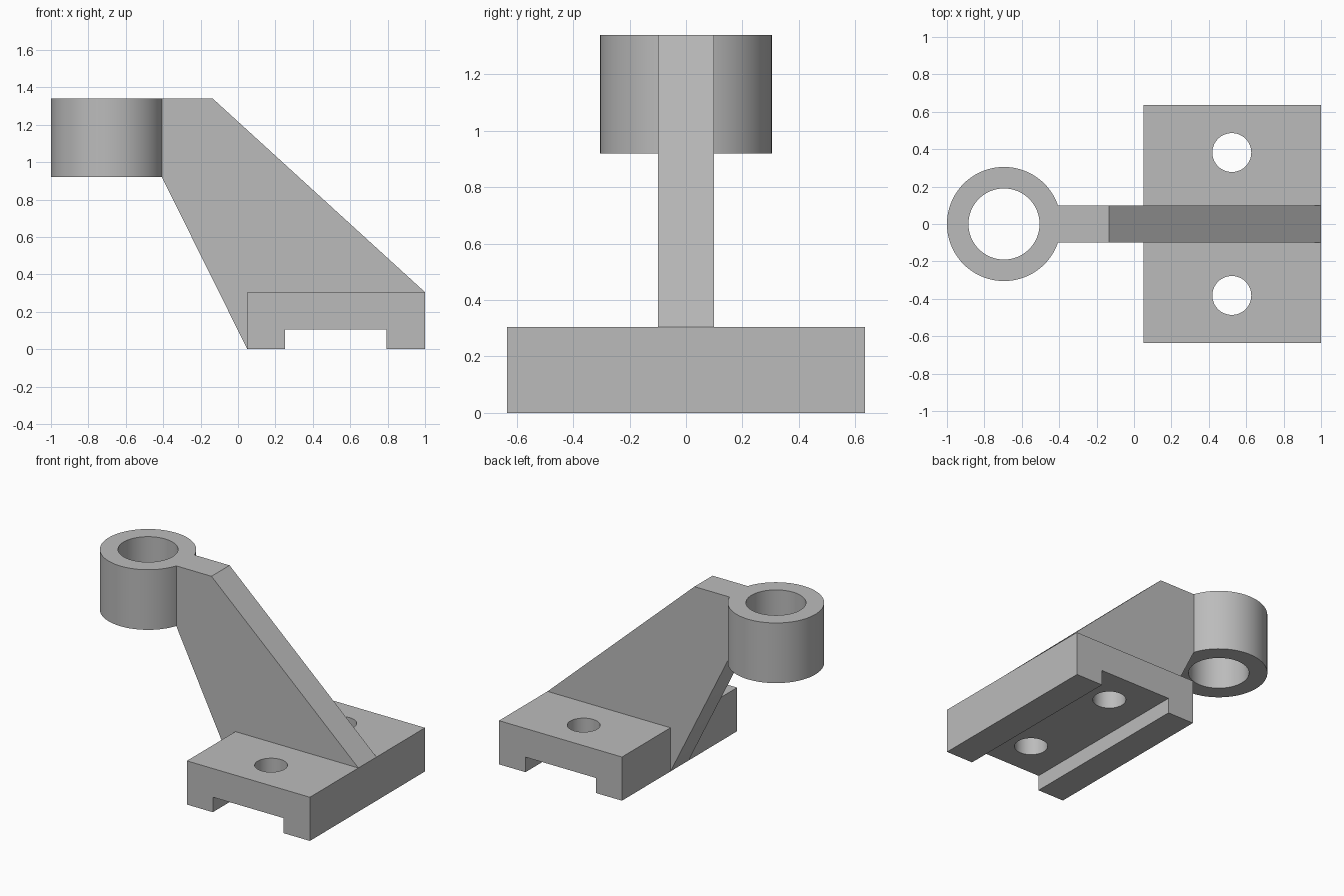
import bpy
import bmesh
import math

if "Cube" in bpy.data.objects:
    bpy.data.objects.remove(bpy.data.objects["Cube"], do_unlink=True)

# Single grey material
GREY = (0.5, 0.5, 0.5, 1.0)
grey = bpy.data.materials.new("plain_grey")
grey.use_nodes = True
grey.diffuse_color = GREY
grey.node_tree.nodes["Principled BSDF"].inputs["Base Color"].default_value = GREY

# Main dimensions
BASE_LEFT, BASE_RIGHT, BASE_TOP, BASE_HALF = 0.05, 1.0, 0.305, 0.635
SLOT_LEFT, SLOT_RIGHT, SLOT_TOP = 0.25, 0.795, 0.105
HOLE_X, HOLE_Y, HOLE_R = 0.523, 0.382, 0.104
RING_X, RING_R, BORE_R = -0.695, 0.305, 0.19
RING_LOW, RING_TOP = 0.92, 1.34
WEB_HALF = 0.1
SIDES = 96


def add_mesh(name, bm):
    bmesh.ops.recalc_face_normals(bm, faces=bm.faces[:])
    mesh = bpy.data.meshes.new(name)
    bm.to_mesh(mesh)
    bm.free()
    mesh.materials.append(grey)
    obj = bpy.data.objects.new(name, mesh)
    bpy.context.collection.objects.link(obj)
    return obj


def extrude_profile(name, profile, half_width):
    """Extrude an x-z outline symmetrically along y."""
    bm = bmesh.new()
    face = bm.faces.new([bm.verts.new((x, -half_width, z)) for x, z in profile])
    moved = bmesh.ops.extrude_face_region(bm, geom=[face])["geom"]
    verts = [v for v in moved if isinstance(v, bmesh.types.BMVert)]
    bmesh.ops.translate(bm, verts=verts, vec=(0, 2 * half_width, 0))
    return add_mesh(name, bm)


def cylinder(name, x, y, radius, low, top):
    bpy.ops.mesh.primitive_cylinder_add(
        vertices=SIDES, radius=radius, depth=top - low, location=(x, y, (low + top) / 2))
    obj = bpy.context.object
    obj.name = name
    obj.data.materials.append(grey)
    return obj


def drill(target, x, y, radius, low, top):
    """Cut a vertical round hole and discard the cutter."""
    cutter = cylinder("hole_cutter", x, y, radius, low, top)
    cutter.hide_render = True
    mod = target.modifiers.new("hole", 'BOOLEAN')
    mod.operation = 'DIFFERENCE'
    mod.solver = 'EXACT'
    mod.object = cutter
    select(target)
    bpy.ops.object.modifier_apply(modifier=mod.name)
    bpy.data.objects.remove(cutter, do_unlink=True)


def select(obj):
    bpy.ops.object.select_all(action='DESELECT')
    obj.select_set(True)
    bpy.context.view_layer.objects.active = obj


# Slotted base block with two bolt holes
base = extrude_profile("base_block", [
    (BASE_LEFT, 0), (SLOT_LEFT, 0), (SLOT_LEFT, SLOT_TOP), (SLOT_RIGHT, SLOT_TOP),
    (SLOT_RIGHT, 0), (BASE_RIGHT, 0), (BASE_RIGHT, BASE_TOP), (BASE_LEFT, BASE_TOP)],
    BASE_HALF)
for side in (-1, 1):
    drill(base, HOLE_X, side * HOLE_Y, HOLE_R, -0.1, BASE_TOP + 0.1)

# Sloping web, its lower end buried in the base above the slot
web_start = RING_X + math.sqrt(RING_R ** 2 - WEB_HALF ** 2)
web = extrude_profile("support_web", [
    (BASE_LEFT, 0), (SLOT_LEFT, 0.2), (BASE_RIGHT, BASE_TOP), (-0.135, RING_TOP),
    (web_start, RING_TOP), (web_start, RING_LOW)], WEB_HALF)

# Bored ring at the top of the web
ring = cylinder("bearing_ring", RING_X, 0, RING_R, RING_LOW, RING_TOP)
drill(ring, RING_X, 0, BORE_R, RING_LOW - 0.1, RING_TOP + 0.1)

# Smooth the round walls, keep the edges crisp
for part in (base, web, ring):
    select(part)
    bpy.ops.object.shade_smooth_by_angle(angle=math.radians(30))
